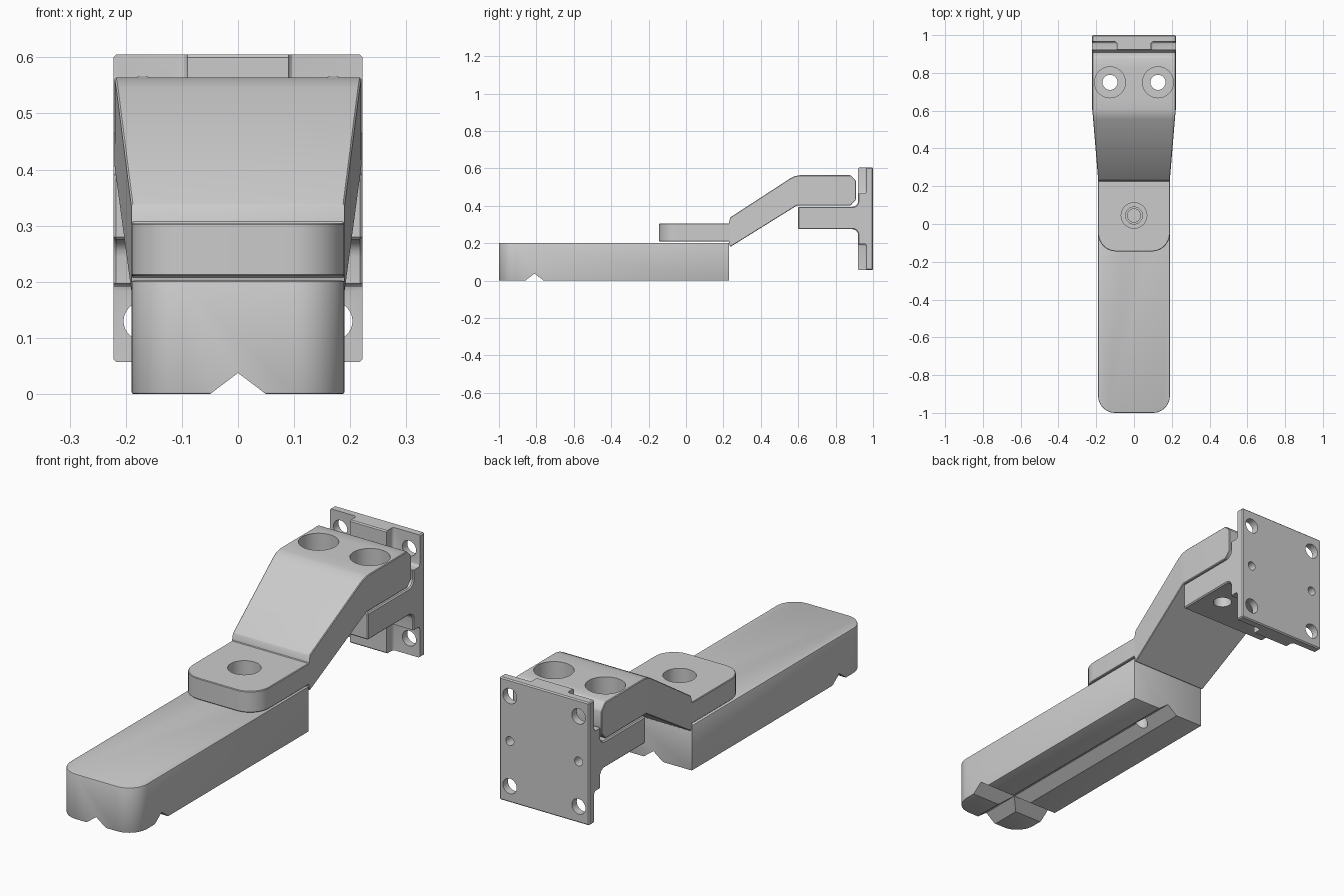
import bpy, bmesh, math
from mathutils import Matrix, Vector

if "Cube" in bpy.data.objects:
    bpy.data.objects.remove(bpy.data.objects["Cube"])


def to_object(name, bm):
    bmesh.ops.recalc_face_normals(bm, faces=bm.faces)
    mesh = bpy.data.meshes.new(name)
    bm.to_mesh(mesh)
    bm.free()
    ob = bpy.data.objects.new(name, mesh)
    bpy.context.collection.objects.link(ob)
    return ob


def prism(points, vec):
    """Extrude a closed 3D outline along a vector."""
    bm = bmesh.new()
    face = bm.faces.new([bm.verts.new(p) for p in points])
    out = bmesh.ops.extrude_face_region(bm, geom=[face])['geom']
    moved = [g for g in out if isinstance(g, bmesh.types.BMVert)]
    bmesh.ops.translate(bm, verts=moved, vec=vec)
    return bm


def round_front(bm, radius):
    """Round the vertical edges at the front end."""
    ymin = min(v.co.y for v in bm.verts)
    edges = [e for e in bm.edges
             if all(abs(v.co.y - ymin) < 1e-4 for v in e.verts)
             and abs(e.verts[0].co.z - e.verts[1].co.z) > 0.02]
    bmesh.ops.bevel(bm, geom=edges, offset=radius, segments=10, profile=0.5,
                    affect='EDGES')


def apply(ob, mod):
    bpy.context.view_layer.objects.active = ob
    bpy.ops.object.modifier_apply(modifier=mod.name)


def bevel(ob, width, segments=2):
    m = ob.modifiers.new("bevel", 'BEVEL')
    m.width, m.segments = width, segments
    m.limit_method, m.angle_limit = 'ANGLE', math.radians(40)
    apply(ob, m)


def cut(ob, bm):
    cutter = to_object("cutter", bm)
    cutter.hide_render = True
    m = ob.modifiers.new("cut", 'BOOLEAN')
    m.operation, m.solver, m.object = 'DIFFERENCE', 'EXACT', cutter
    apply(ob, m)
    bpy.data.objects.remove(cutter)


def drill(ob, a, b, r):
    """Cut a round hole from point a to point b."""
    a, b = Vector(a), Vector(b)
    rot = (b - a).to_track_quat('Z', 'Y').to_matrix().to_4x4()
    bm = bmesh.new()
    bmesh.ops.create_cone(bm, cap_ends=True, segments=32, radius1=r, radius2=r,
                          depth=(b - a).length,
                          matrix=Matrix.Translation((a + b) / 2) @ rot)
    cut(ob, bm)


# Base bar with rounded front corners
bm = prism([(-.19, -1, 0), (.19, -1, 0), (.19, .23, 0), (-.19, .23, 0)], (0, 0, .202))
round_front(bm, .09)
bar = to_object("base_bar", bm)
bevel(bar, .004)
# Crossed V grooves under the bar, and the bolt hole
W, D = .063, .0375
cut(bar, prism([(-W, -1.2, -.01), (W, -1.2, -.01), (0, -1.2, D)], (0, 1.6, 0)))
cut(bar, prism([(-.4, -.81 - W, -.01), (-.4, -.81 + W, -.01), (-.4, -.81, D)], (.8, 0, 0)))
drill(bar, (0, .045, .12), (0, .045, .3), .035)
drill(bar, (0, .045, -.1), (0, .045, .08), .03)

# Offset arm: lofted from rectangular sections (top y, top z, bottom y, bottom z)
sections = [(-.145, .305, -.145, .21), (.229, .305, .229, .21),
            (.236, .338, .236, .18), (.556, .546, .59, .40),
            (.582, .559, .592, .402), (.61, .564, .61, .402),
            (.88, .564, .88, .402), (.908, .534, .908, .432)]


def half_width(y):
    return .19 + .03 * min(1, max(0, (y - .236) / .36))


bm = bmesh.new()
rings = []
for yt, zt, yb, zb in sections:
    wt, wb = half_width(yt), half_width(yb)
    rings.append([bm.verts.new(p) for p in
                  ((-wt, yt, zt), (wt, yt, zt), (wb, yb, zb), (-wb, yb, zb))])
for a, b in zip(rings, rings[1:]):
    for i in range(4):
        j = (i + 1) % 4
        bm.faces.new((a[i], a[j], b[j], b[i]))
bm.faces.new(rings[0])
bm.faces.new(rings[-1])
round_front(bm, .095)
arm = to_object("offset_arm", bm)
bevel(arm, .003, 1)
# Counterbored bolt holes
drill(arm, (0, .045, .1), (0, .045, .4), .045)
drill(arm, (0, .045, .235), (0, .045, .4), .068)
for s in (-1, 1):
    drill(arm, (s * .127, .75, .3), (s * .127, .75, .7), .04)
    drill(arm, (s * .127, .75, .47), (s * .127, .75, .7), .082)

# Mounting bracket: shelf and end plate with filleted junction
R = .03
arc = [math.radians(a) for a in (0, 22.5, 45, 67.5, 90)]
low = [(.89 + R * math.sin(a), .275 - R + R * math.cos(a)) for a in arc]
high = [(y, .67 - z) for y, z in reversed(low)]
outline = [(.6, .275)] + low + [(.92, .057), (1, .057), (1, .605), (.92, .605)] \
    + high + [(.6, .395)]
bracket = to_object("mounting_bracket",
                    prism([(-.222, y, z) for y, z in outline], (.444, 0, 0)))
bevel(bracket, .005, 1)
for s in (-1, 1):
    # Corner recesses
    for z0, z1 in ((-.1, .197), (.465, .75)):
        bm = bmesh.new()
        bmesh.ops.create_cube(bm, size=1)
        bmesh.ops.scale(bm, verts=bm.verts, vec=(.21, .1, z1 - z0))
        bmesh.ops.translate(bm, verts=bm.verts, vec=(s * .195, .915, (z0 + z1) / 2))
        bmesh.ops.bevel(bm, geom=list(bm.edges), offset=.012, segments=3,
                        profile=.5, affect='EDGES')
        cut(bracket, bm)
    # Corner screw holes, small side holes, shelf bolt holes
    for z in (.13, .532):
        drill(bracket, (s * .17, .8, z), (s * .17, 1.1, z), .034)
    drill(bracket, (s * .17, .92, .331), (s * .17, 1.1, .331), .02)
    drill(bracket, (s * .127, .75, .2), (s * .127, .75, .5), .04)

# Shading
for ob in (bar, arm, bracket):
    bpy.ops.object.select_all(action='DESELECT')
    ob.select_set(True)
    bpy.context.view_layer.objects.active = ob
    bpy.ops.object.shade_smooth_by_angle(angle=math.radians(30))
